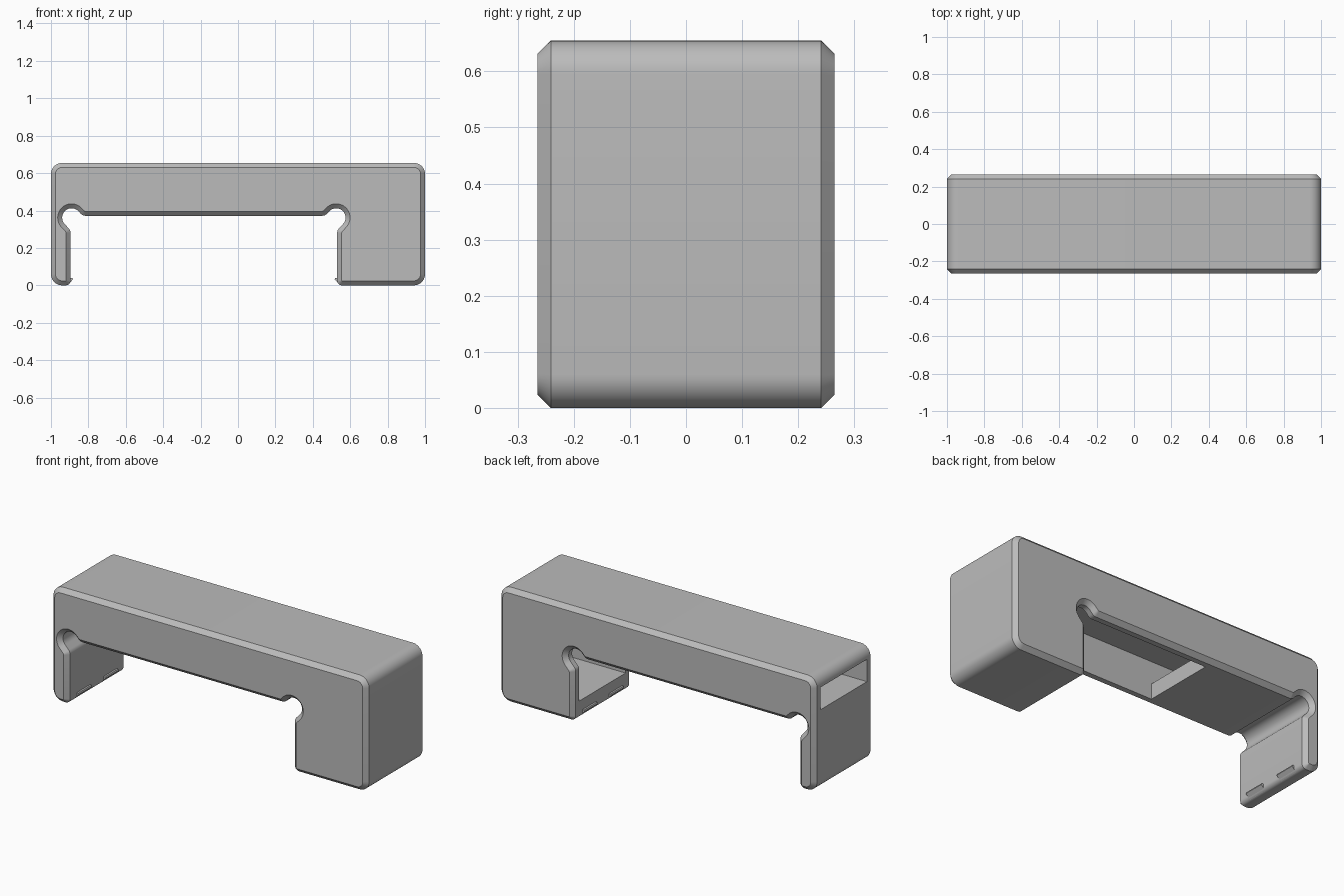
import bpy, bmesh
from math import cos, sin, radians

if "Cube" in bpy.data.objects:
    bpy.data.objects.remove(bpy.data.objects["Cube"], do_unlink=True)

HALF_DEPTH, CHAMFER = 0.265, 0.024
HEIGHT, AXIS = 0.655, -0.1825           # AXIS: middle of the notch
LEG_X, BLOCK_X = -0.895, 0.53           # inner faces of the two supports

grey = bpy.data.materials.new("plain_grey")
grey.use_nodes = True
grey.diffuse_color = (0.5, 0.5, 0.5, 1)
grey.node_tree.nodes["Principled BSDF"].inputs["Base Color"].default_value = (0.5, 0.5, 0.5, 1)


def arc(x, z, r, start, end, steps=10):
    angles = [radians(start + (end - start) * i / steps) for i in range(steps + 1)]
    return [(x + r * cos(a), z + r * sin(a)) for a in angles]


def inset(points, d):
    """Offset a counter-clockwise outline inwards by d with mitred corners."""
    result = []
    for i, (x, z) in enumerate(points):
        px, pz = points[i - 1]
        nx, nz = points[(i + 1) % len(points)]
        l1 = ((x - px) ** 2 + (z - pz) ** 2) ** 0.5
        l2 = ((nx - x) ** 2 + (nz - z) ** 2) ** 0.5
        ax, az = (pz - z) / l1, (x - px) / l1
        bx, bz = (z - nz) / l2, (nx - x) / l2
        k = d / (1 + ax * bx + az * bz)
        result.append((x + k * (ax + bx), z + k * (az + bz)))
    return result


def prism(name, sections):
    """Skin a list of (y, outline) sections into a closed solid."""
    bm = bmesh.new()
    rings = [[bm.verts.new((x, y, z)) for x, z in pts] for y, pts in sections]
    for a, b in zip(rings, rings[1:]):
        for i in range(len(a)):
            bm.faces.new((a[i - 1], a[i], b[i], b[i - 1]))
    bm.faces.new(rings[0])
    bm.faces.new(rings[-1][::-1])
    bmesh.ops.recalc_face_normals(bm, faces=bm.faces)
    mesh = bpy.data.meshes.new(name)
    bm.to_mesh(mesh)
    bm.free()
    mesh.materials.append(grey)
    obj = bpy.data.objects.new(name, mesh)
    bpy.context.collection.objects.link(obj)
    return obj


# Half of the notch: support face, round lip, relief hole, lip into the bar
half_notch = (arc(LEG_X - 0.026, 0.026, 0.026, -90, 0, 6)
              + arc(LEG_X - 0.035, 0.28, 0.035, 0, 45, 6)
              + arc(-0.89, 0.362, 0.05, 225, 45, 24)
              + arc(-0.8155, 0.407, 0.035, 225, 270, 6))
other_half = [(2 * AXIS - x, z) for x, z in reversed(half_notch)]
R = 0.06
outline = (half_notch + other_half
           + arc(1 - R, R, R, -90, 0)
           + arc(1 - R, HEIGHT - R, R, 0, 90)
           + arc(R - 1, HEIGHT - R, R, 90, 180)
           + arc(R - 1, R, R, 180, 270))

# Body with chamfered front and back rims
small = inset(outline, CHAMFER)
edge = HALF_DEPTH - CHAMFER
body = prism("bracket_body", [(-HALF_DEPTH, small), (-edge, outline),
                              (edge, outline), (HALF_DEPTH, small)])

# Cavity: side slot, opening under the bar, and hollow block
cavity = [(-1.1, 0.46), (-0.29, 0.46), (-0.29, 0.3), (0.4, 0.3), (0.4, 0.1),
          (0.93, 0.1), (0.93, 0.588), (-1.1, 0.588)]
cutter = prism("cavity_cutter", [(-0.21, cavity), (0.21, cavity)])
cutter.hide_render = True
cut = body.modifiers.new("cavity", 'BOOLEAN')
cut.operation, cut.solver, cut.object = 'DIFFERENCE', 'EXACT', cutter
bpy.context.view_layer.objects.active = body
body.select_set(True)
bpy.ops.object.modifier_apply(modifier=cut.name)
bpy.data.objects.remove(cutter, do_unlink=True)
bpy.ops.object.shade_smooth_by_angle(angle=radians(30))

# Snap nubs at the foot of both supports
for side, face, sign in (("leg", LEG_X, 1), ("block", BLOCK_X, -1)):
    for place, y in (("front", -0.12), ("back", 0.12)):
        wedge = [(face - sign * 0.012, 0.004), (face + sign * 0.013, 0.032),
                 (face + sign * 0.01, 0.04), (face - sign * 0.012, 0.04)]
        prism(f"{side}_{place}_nub", [(y - 0.06, wedge), (y + 0.06, wedge)])
